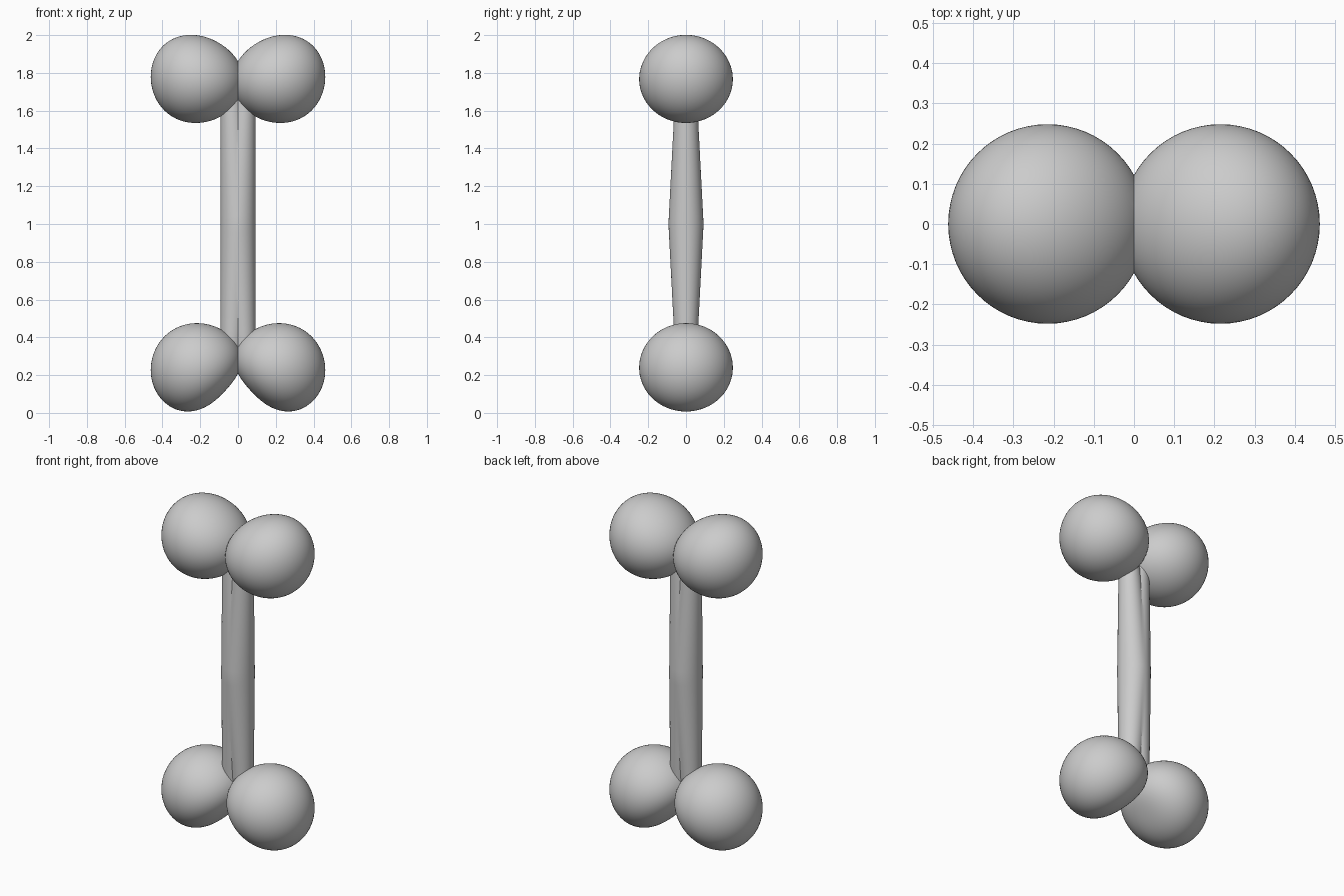
import bpy, bmesh, math
from mathutils import Vector

if "Cube" in bpy.data.objects:
    bpy.data.objects.remove(bpy.data.objects["Cube"])


def finish(bm, name):
    """Turn a right-hand half into a smooth object mirrored across x = 0."""
    bmesh.ops.recalc_face_normals(bm, faces=bm.faces)
    mesh = bpy.data.meshes.new(name)
    bm.to_mesh(mesh)
    bm.free()
    ob = bpy.data.objects.new(name, mesh)
    bpy.context.collection.objects.link(ob)
    bpy.ops.object.select_all(action='DESELECT')
    bpy.context.view_layer.objects.active = ob
    ob.select_set(True)
    mod = ob.modifiers.new("Mirror", 'MIRROR')
    mod.use_clip = True
    mod.merge_threshold = 0.0005
    bpy.ops.object.modifier_apply(modifier=mod.name)
    bpy.ops.object.shade_smooth_by_angle(angle=math.radians(25))
    return ob


def knobs(name, zc, height, egg, tilt, dent):
    """Pair of egg-shaped knobs meeting in a crease at x = 0."""
    bm = bmesh.new()
    bmesh.ops.create_uvsphere(bm, u_segments=64, v_segments=40, radius=1)
    dent_dir = Vector((-0.75, 0, -0.66))
    for v in bm.verts:
        n = v.co.copy()
        press = dent * max(0, n.dot(dent_dir)) ** 3
        v.co = Vector((0.215 + 0.247 * n.x,
                       0.248 * n.y,
                       zc + height * n.z * (1 + egg * n.x) + tilt * n.x)) - n * press
    # Cut flat where the two knobs meet
    bmesh.ops.bisect_plane(bm, geom=bm.verts[:] + bm.edges[:] + bm.faces[:],
                           plane_co=(0, 0, 0), plane_no=(1, 0, 0), clear_inner=True)
    return finish(bm, name)


def shaft(name, z0, z1, half_width=0.093, taper=0.052, rings=32, steps=24):
    """Shaft: round in the middle, splitting into two lobes towards the ends."""
    bm = bmesh.new()
    rows = []
    for i in range(rings + 1):
        z = z0 + (z1 - z0) * i / rings
        r = half_width - taper * abs(z - 1)
        c = half_width - r
        phi = math.acos(-c / r)
        row = []
        for j in range(steps + 1):
            a = phi * (2 * j / steps - 1)
            row.append(bm.verts.new((max(0, c + r * math.cos(a)), r * math.sin(a), z)))
        rows.append(row)
    for lo, hi in zip(rows, rows[1:]):
        for j in range(steps):
            bm.faces.new((lo[j], lo[j + 1], hi[j + 1], hi[j]))
    return finish(bm, name)


# Knobs at both ends of the bone and the shaft between them
knobs("upper_knobs", 1.767, 0.232, 0.09, 0.012, 0.0)
knobs("lower_knobs", 0.239, 0.236, 0.06, -0.012, 0.04)
shaft("shaft", 0.3, 1.7)
